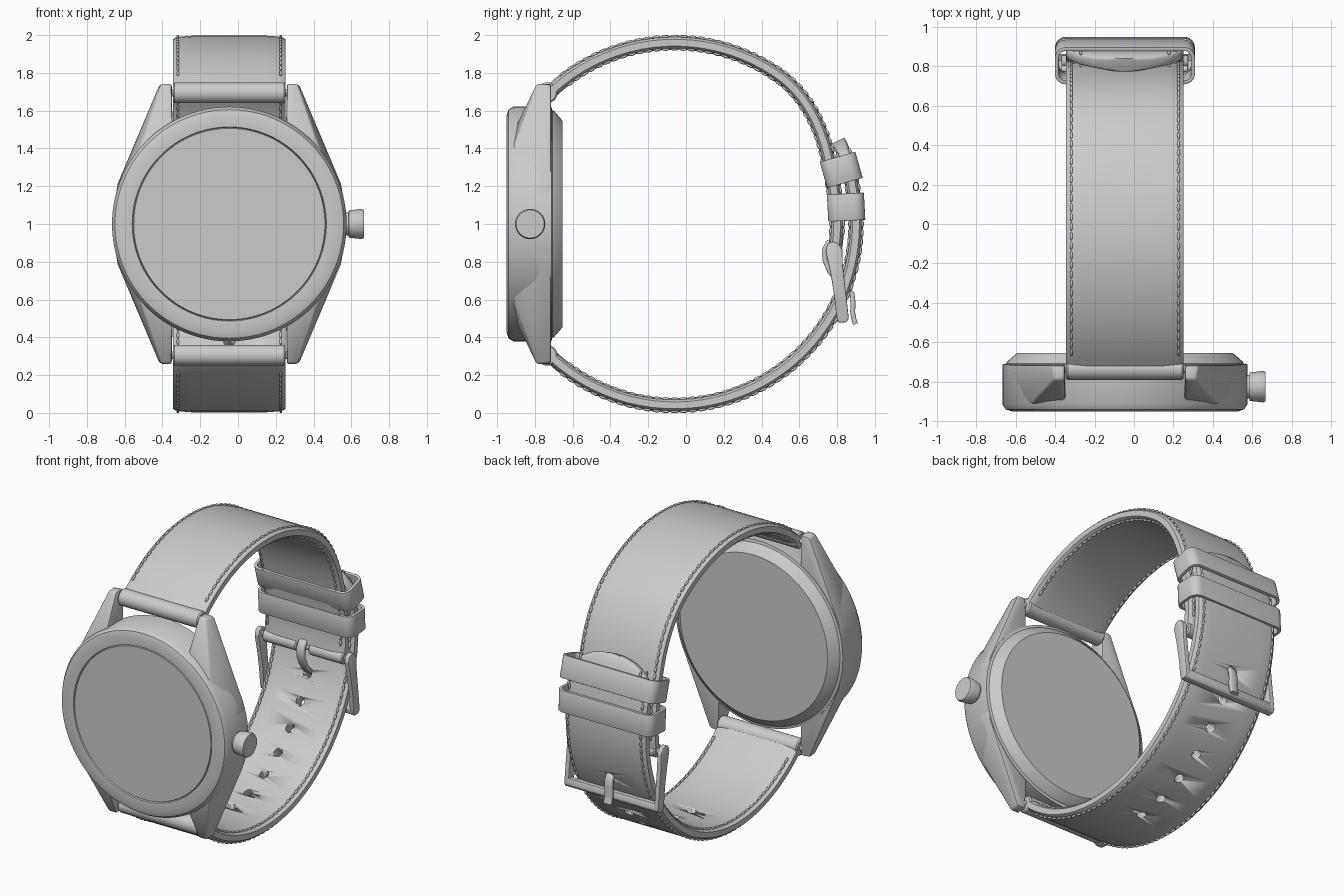
import bpy, bmesh, math
from mathutils import Vector, Matrix

if "Cube" in bpy.data.objects:
    bpy.data.objects.remove(bpy.data.objects["Cube"])

CX = -0.046                      # centre line of case and strap
CY, CZ = -0.06, 1.0              # centre of the strap loop
X = Vector((1, 0, 0))


def finish(name, bm, angle=35, bevel=0):
    bmesh.ops.remove_doubles(bm, verts=bm.verts, dist=1e-5)
    bmesh.ops.recalc_face_normals(bm, faces=bm.faces)
    me = bpy.data.meshes.new(name)
    bm.to_mesh(me)
    bm.free()
    ob = bpy.data.objects.new(name, me)
    bpy.context.collection.objects.link(ob)
    bpy.ops.object.select_all(action='DESELECT')
    ob.select_set(True)
    bpy.context.view_layer.objects.active = ob
    if bevel:
        m = ob.modifiers.new("bevel", 'BEVEL')
        m.width, m.segments = bevel, 2
        bpy.ops.object.modifier_apply(modifier=m.name)
    bpy.ops.object.shade_smooth_by_angle(angle=math.radians(angle))
    return ob


def lathe(name, profile, origin, axis, steps=96):
    """Revolve (radius, height) points about an axis."""
    bm = bmesh.new()
    vs = [bm.verts.new((r, 0, h)) for r, h in profile]
    es = [bm.edges.new(p) for p in zip(vs, vs[1:])]
    bmesh.ops.spin(bm, geom=vs + es, cent=(0, 0, 0), axis=(0, 0, 1),
                   angle=2 * math.pi, steps=steps)
    rot = Vector(axis).to_track_quat('Z', 'Y').to_matrix().to_4x4()
    bm.transform(Matrix.Translation(origin) @ rot)
    return finish(name, bm)


def sweep(name, frames, section, closed=False, **kw):
    """Loft a section through frames of (origin, u axis, v axis)."""
    bm = bmesh.new()
    rings = [[bm.verts.new(o + u * a + v * b) for a, b in section] for o, u, v in frames]
    n = len(section)
    for r1, r2 in zip(rings, rings[1:] + rings[:1] if closed else rings[1:]):
        for i in range(n):
            j = (i + 1) % n
            bm.faces.new((r1[i], r1[j], r2[j], r2[i]))
    if not closed:
        bm.faces.new(rings[0])
        bm.faces.new(rings[-1])
    return finish(name, bm, **kw)


def radial(deg):
    a = math.radians(deg)
    return Vector((0, math.cos(a), math.sin(a)))


def polar(deg, r, x=0.0):
    return Vector((CX + x, CY, CZ)) + radial(deg) * r


def smooth(t):
    t = max(0, min(1, t))
    return t * t * (3 - 2 * t)


# Case with bezel, glass and case back
lathe("case", [(0, .945), (.506, .945), (.51, .935), (.514, .947), (.575, .95), (.605, .94),
               (.621, .915), (.621, .712), (.603, .708), (.598, .698), (.548, .655), (0, .655)],
      (CX, 0, 1), (0, -1, 0), 128)

# Four lugs
lug = [(.372, -.715, .735), (.36, -.79, .742), (.305, -.715, .742), (.305, -.79, .742),
       (.59, -.715, .22), (.61, -.715, .1), (.61, -.92, .1), (.30, -.715, .4),
       (.30, -.91, .5), (.47, -.91, .42)]
for sx, h in ((-1, "left"), (1, "right")):
    for sz, v in ((-1, "lower"), (1, "upper")):
        bm = bmesh.new()
        for x, y, z in lug:
            bm.verts.new((CX + sx * x, y, 1 + sz * z))
        res = bmesh.ops.convex_hull(bm, input=bm.verts)
        bmesh.ops.dissolve_limit(bm, angle_limit=.02, verts=bm.verts, edges=bm.edges)
        finish(f"lug_{v}_{h}", bm, bevel=.012)

# Crown
lathe("crown", [(0, 0), (.06, 0), (.06, .035), (.072, .037), (.08, .105), (.074, .117), (0, .117)],
      (.55, -.825, 1), (1, 0, 0), 48)

# Strap pieces: radius and width as functions of the angle
half = [(.2, .037), (.26, .032), (.285, .028), (.298, .018)]
band = (half + [(a, -b) for a, b in reversed(half)] + [(-a, -b) for a, b in half]
        + [(-a, b) for a, b in reversed(half)])


def upper_r(d):
    return .96 - .1 * smooth((55 - d) / 47)


def lower_r(d):
    return .96 + .012 * smooth((d - 8) / 17)


def tip_w(d):
    t = max(0, (d - 16) / 11)
    return max(.12, math.sqrt(max(0, 1 - t ** 2.2)))


def strap(name, a0, a1, r, w):
    n = round(abs(a1 - a0) / 4)
    degs = [a0 + (a1 - a0) * i / n for i in range(n + 1)]
    if a1 > 0:
        degs[-1:-1] = [a1 - 1.5, a1 - .6]
    return sweep(name, [(polar(d, r(d)), X * w(d), radial(d)) for d in degs], band, angle=50)


def stitches(name, a0, a1, r, w):
    bm = bmesh.new()
    n = int(math.radians(abs(a1 - a0)) * .95 / .046)
    for i in range(n):
        d = a0 + (a1 - a0) * (i + .5) / n
        rot = Matrix.Rotation(math.radians(d), 4, 'X')
        for sx in (-1, 1):
            for off in (-.034, .034):
                m = Matrix.Translation(polar(d, r(d) + off, sx * .272 * w(d))) @ rot
                bmesh.ops.create_uvsphere(bm, u_segments=6, v_segments=6, radius=1,
                                          matrix=m @ Matrix.Diagonal((.008, .008, .022, 1)))
    me_fix = finish(name, bm, 180)
    return me_fix


one = lambda d: 1.0
strap("upper_strap", 133, -8, upper_r, one)
low = strap("lower_strap", -133, 27, lower_r, tip_w)
stitches("upper_stitches", 128, -4, upper_r, one)
stitches("lower_stitches", -128, 24, lower_r, tip_w)

# Punched holes in the lower strap
bm = bmesh.new()
holes = [-21 - 10.8 * i for i in range(7)]
for d in holes:
    rot = radial(d).to_track_quat('Z', 'Y').to_matrix().to_4x4()
    bmesh.ops.create_cone(bm, cap_ends=True, segments=20, radius1=.03, radius2=.03, depth=.2,
                          matrix=Matrix.Translation(polar(d, .96)) @ rot)
cutter = finish("hole_cutter", bm)
cutter.hide_render = True
mod = low.modifiers.new("holes", 'BOOLEAN')
mod.operation, mod.object, mod.solver = 'DIFFERENCE', cutter, 'EXACT'
bpy.context.view_layer.objects.active = low
bpy.ops.object.modifier_apply(modifier=mod.name)
bpy.data.objects.remove(cutter)


# Rolled strap ends around the spring bars and the buckle pin
def roll(name, x0, x1, y, z, r):
    e = .008
    L = x1 - x0
    lathe(name, [(0, 0), (r - e, 0), (r, e), (r, L - e), (r - e, L), (0, L)],
          (CX + x0, y, z), (1, 0, 0), 32)


for s, v in ((-1, "lower"), (1, "upper")):
    roll(f"{v}_strap_roll", -.298, .298, -.735, 1 + s * .695, .055)
    roll(f"{v}_spring_bar", -.34, .34, -.735, 1 + s * .695, .02)
PY, PZ = .785, .862
roll("buckle_roll_left", -.298, -.045, PY, PZ, .043)
roll("buckle_roll_right", .045, .298, PY, PZ, .043)
roll("buckle_pin", -.34, .34, PY, PZ, .02)

# Keeper loops
for name, d, tilt, r, hh in (("free_keeper", 18, 16, .927, .098), ("fixed_keeper", 5.6, 3, .912, .098)):
    o, out = polar(d, r), radial(tilt)
    along = radial(tilt + 90)
    frames = []
    for cx, cv, a0 in ((1, 1, 0), (-1, 1, 90), (-1, -1, 180), (1, -1, 270)):
        for k in range(7):
            a = math.radians(a0 + 15 * k)
            nrm = X * math.cos(a) + out * math.sin(a)
            c = o + X * cx * (.355 - .055) + out * cv * (hh - .055)
            frames.append((c + nrm * .045, along, nrm))
    sweep(name, frames, [(-.072, -.01), (.072, -.01), (.072, .01), (-.072, .01)], closed=True, bevel=.003)

# Buckle frame: two side arms and the outer bar
Y, Z = Vector((0, 1, 0)), Vector((0, 0, 1))
arm = [(.738, .86), (.75, .895), (.775, .908), (.805, .9), (.828, .865), (.83, .78), (.845, .65),
       (.862, .5), (.85, .48), (.805, .478), (.795, .52), (.785, .62), (.765, .74)]
for s, h in ((-1, "left"), (1, "right")):
    sweep(f"buckle_arm_{h}", [(X * (CX + s * x), Y, Z) for x in (.318, .35)], arm, bevel=.006)
sweep("buckle_bar", [(X * (CX + x), Y, Z) for x in (-.345, .345)],
      [(.805, .48), (.85, .48), (.862, .5), (.856, .54), (.815, .535), (.797, .52)], bevel=.005)

# Buckle tongue passing through the strap and over the bar
path = [(.80, .91), (.755, .905), (.732, .865), (.735, .81), (.76, .75), (.80, .70), (.845, .668),
        (.88, .63), (.885, .58), (.882, .535), (.888, .50), (.897, .47)]
pts = [Vector((CX, y, z)) for y, z in path]
frames = []
for i, p in enumerate(pts):
    t = (pts[min(i + 1, len(pts) - 1)] - pts[max(i - 1, 0)]).normalized()
    frames.append((p, X, t.cross(X)))
sweep("buckle_tongue", frames,
      [(-.028, -.008), (-.02, -.013), (.02, -.013), (.028, -.008),
       (.028, .008), (.02, .013), (-.02, .013), (-.028, .008)], angle=60)
